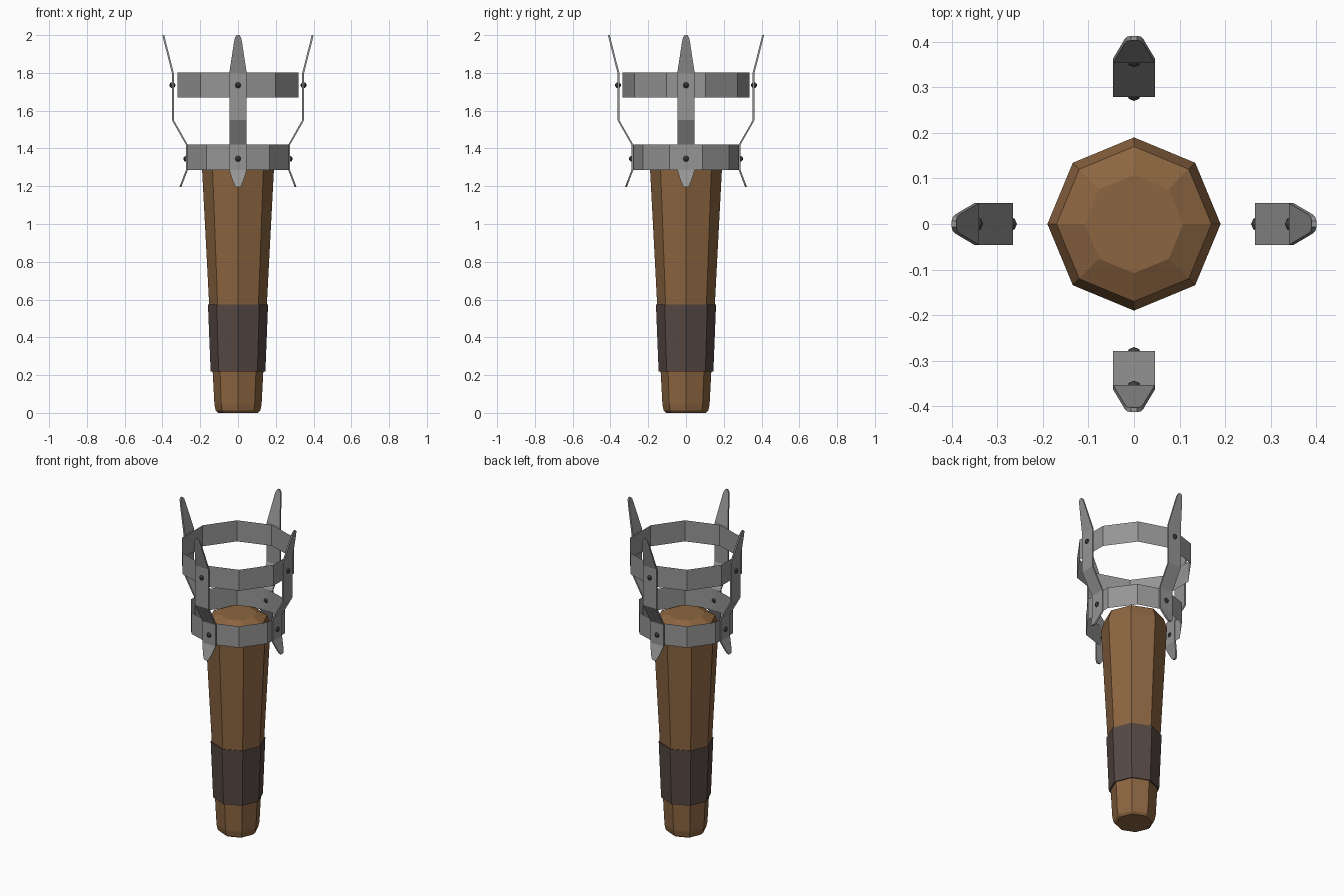
import bpy, bmesh, math
from mathutils import Matrix, Vector

if "Cube" in bpy.data.objects:
    bpy.data.objects.remove(bpy.data.objects["Cube"])


def material(name, rgb):
    m = bpy.data.materials.new(name)
    m.diffuse_color = (*rgb, 1)
    m.use_nodes = True
    m.node_tree.nodes["Principled BSDF"].inputs["Base Color"].default_value = m.diffuse_color
    return m


WOOD = material("brown wood", (0.262, 0.130, 0.052))
WRAP = material("dark leather", (0.095, 0.065, 0.058))
IRON = material("grey iron", (0.30, 0.30, 0.30))
RIVET = material("dark rivet", (0.05, 0.05, 0.05))


def finish(bm, name, mat, solid=True):
    if solid:
        bmesh.ops.recalc_face_normals(bm, faces=bm.faces)
    me = bpy.data.meshes.new(name)
    bm.to_mesh(me)
    bm.free()
    me.materials.append(mat)
    ob = bpy.data.objects.new(name, me)
    bpy.context.collection.objects.link(ob)
    return ob


def skin(bm, loops, caps=True):
    """Bridge successive closed vertex loops with quads."""
    rings = [[bm.verts.new(p) for p in loop] for loop in loops]
    n = len(rings[0])
    for a, b in zip(rings, rings[1:]):
        for i in range(n):
            j = (i + 1) % n
            bm.faces.new((a[i], a[j], b[j], b[i]))
    if caps:
        bm.faces.new(rings[0][::-1])
        bm.faces.new(rings[-1])


def lathe(name, profile, sides, mat, start=0.0, caps=True):
    bm = bmesh.new()
    skin(bm, [[(r * math.cos(start + math.tau * i / sides),
                r * math.sin(start + math.tau * i / sides), z)
               for i in range(sides)] for r, z in profile], caps)
    return finish(bm, name, mat, caps)


# Octagonal tapered handle and its leather grip
lathe("handle", [(0.105, 0), (0.118, 0.012), (0.125, 0.045), (0.19, 1.285),
                 (0.17, 1.345), (0.108, 1.375)], 8, WOOD)
lathe("grip_wrap", [(0.125, 0.225), (0.145, 0.22), (0.159, 0.573), (0.14, 0.568)], 8, WRAP)

# Thin ten-sided hoops, with a corner facing front and back
lathe("lower_hoop", [(0.283, 1.285), (0.283, 1.42)], 10, IRON, math.pi / 2, False)
lathe("upper_hoop", [(0.336, 1.67), (0.336, 1.803)], 10, IRON, math.pi / 2, False)

# Four bent prongs (distance, height, half width) with rivets
STATIONS = [(0.299, 1.197, 0.010), (0.296, 1.206, 0.018), (0.287, 1.23, 0.029),
            (0.266, 1.285, 0.046), (0.266, 1.42, 0.046), (0.34, 1.55, 0.046),
            (0.34, 1.80, 0.046), (0.382, 1.965, 0.021), (0.388, 1.99, 0.015),
            (0.390, 2.0, 0.007)]
THICK = 0.01
for k, side in enumerate(("right", "back", "left", "front")):
    shift = 0.013 if k % 2 else 0.0
    turn = Matrix.Rotation(k * math.pi / 2, 4, 'Z')
    bm = bmesh.new()
    skin(bm, [[turn @ Vector((d + shift + t, w * s, z))
               for t, s in ((0, -1), (THICK, -1), (THICK, 1), (0, 1))]
              for d, z, w in STATIONS])
    finish(bm, side + "_prong", IRON)
    bm = bmesh.new()
    for d, z in ((0.273, 1.345), (0.347, 1.735)):
        bmesh.ops.create_uvsphere(bm, u_segments=8, v_segments=6, radius=0.016,
                                  matrix=turn @ Matrix.Translation((d + shift, 0, z)))
    finish(bm, side + "_rivets", RIVET)
